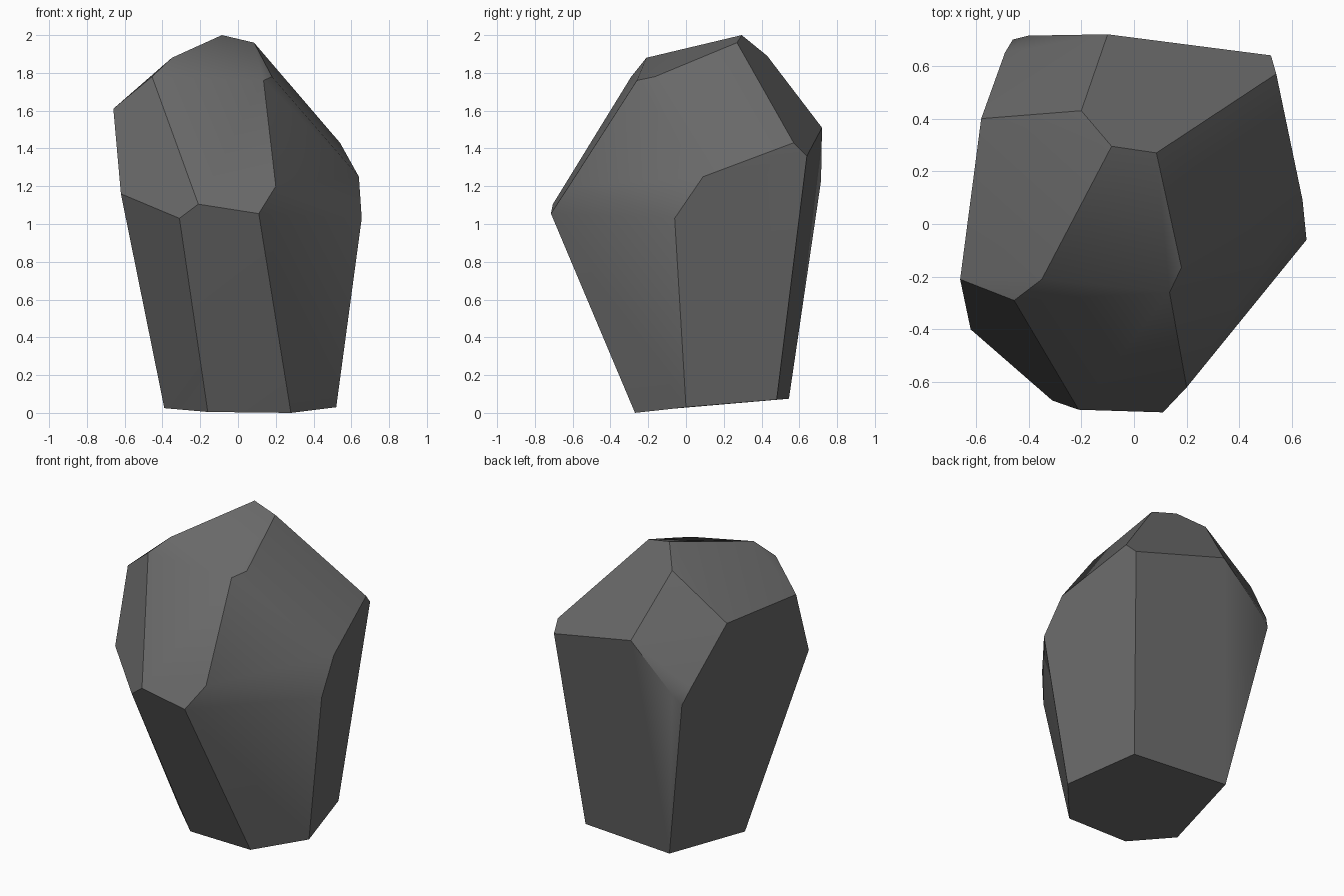
import bpy
import bmesh
import math

cube = bpy.data.objects.get("Cube")
if cube:
    bpy.data.objects.remove(cube)

# Corner points of the boulder, grouped by region
base = [(.28, -.27, 0), (-.16, -.27, .005), (-.39, -.06, .025),
        (-.26, .545, .075), (.4, .48, .07), (.52, 0, .03)]
front_shoulder = [(-.62, -.4, 1.16), (-.31, -.67, 1.03), (-.21, -.705, 1.105),
                  (.11, -.715, 1.055), (.2, -.62, 1.2)]
side_shoulder = [(.655, -.06, 1.03), (.64, .09, 1.25), (.54, .57, 1.43),
                 (.52, .64, 1.36)]
back_shoulder = [(-.1, .72, 1.51), (-.4, .715, 1.23), (-.46, .7, 1.17),
                 (-.49, .65, 1.27), (-.58, .4, 1.63), (-.66, -.21, 1.61)]
crown = [(-.455, -.29, 1.78), (-.35, -.21, 1.88), (.135, -.26, 1.76),
         (.18, -.165, 1.78), (.085, .27, 1.96), (-.085, .295, 2),
         (-.2, .43, 1.89)]

# Wrap the corners in a faceted convex shell
bm = bmesh.new()
for point in base + front_shoulder + side_shoulder + back_shoulder + crown:
    bm.verts.new(point)
hull = bmesh.ops.convex_hull(bm, input=bm.verts[:])
loose = {v for v in hull["geom_interior"] + hull["geom_unused"]
         if isinstance(v, bmesh.types.BMVert)}
bmesh.ops.delete(bm, geom=list(loose), context="VERTS")
bmesh.ops.dissolve_limit(bm, angle_limit=math.radians(3),
                         verts=bm.verts[:], edges=bm.edges[:])
bmesh.ops.recalc_face_normals(bm, faces=bm.faces[:])
mesh = bpy.data.meshes.new("boulder")
bm.to_mesh(mesh)
bm.free()

boulder = bpy.data.objects.new("boulder", mesh)
bpy.context.collection.objects.link(boulder)

# Dark grey stone
stone = bpy.data.materials.new("dark_grey_stone")
stone.use_nodes = True
colour = (.14, .14, .14, 1)
stone.diffuse_color = colour
stone.node_tree.nodes["Principled BSDF"].inputs["Base Color"].default_value = colour
mesh.materials.append(stone)

# Soft worn ridges, crisp fracture edges
bpy.ops.object.select_all(action="DESELECT")
boulder.select_set(True)
bpy.context.view_layer.objects.active = boulder
bpy.ops.object.shade_smooth_by_angle(angle=math.radians(36))
